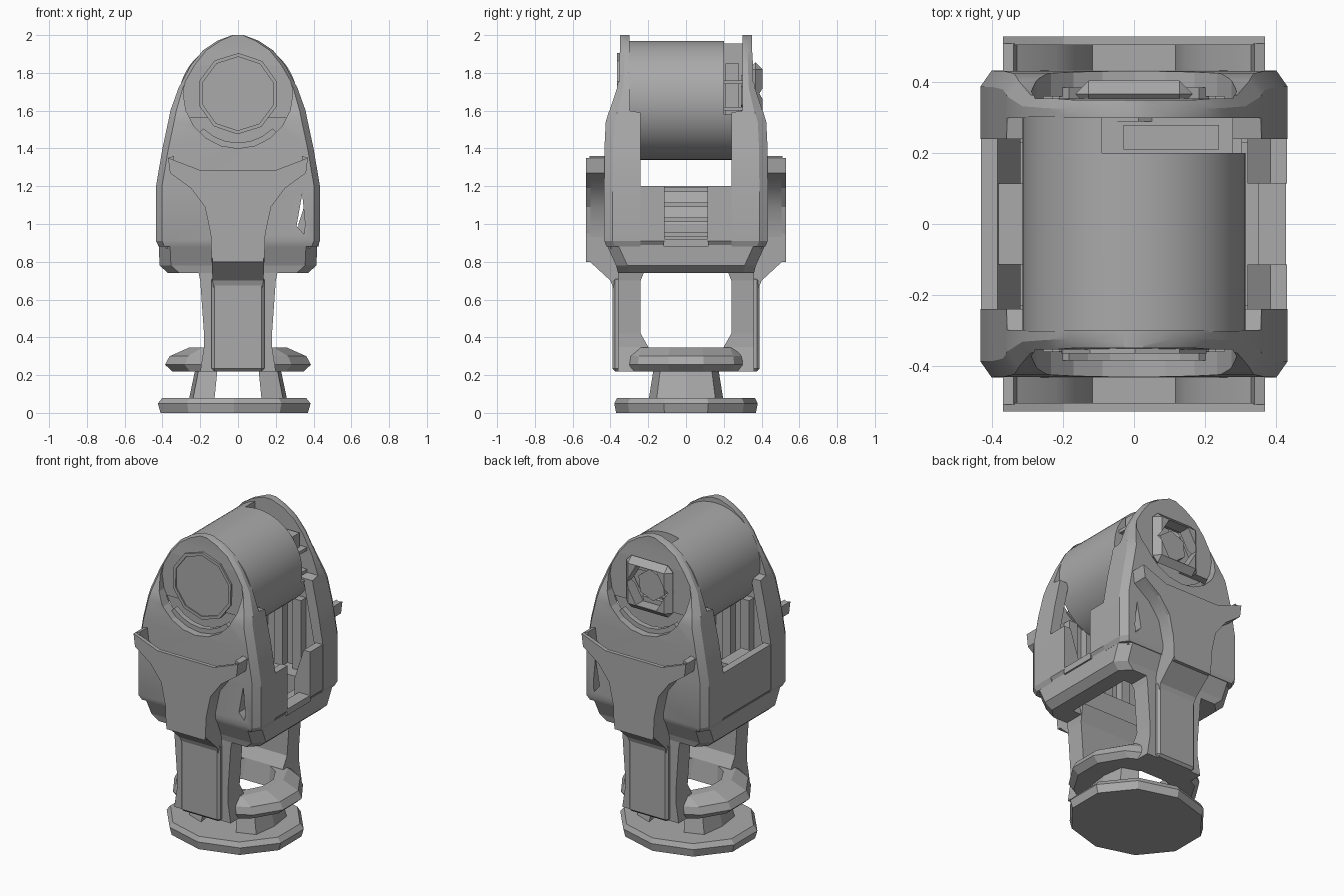
import bpy, bmesh, math

cube = bpy.data.objects.get("Cube")
if cube:
    bpy.data.objects.remove(cube)

grey = bpy.data.materials.new("mid grey")
grey.use_nodes = True
grey.diffuse_color = (0.4, 0.4, 0.4, 1)
grey.node_tree.nodes["Principled BSDF"].inputs["Base Color"].default_value = (0.4, 0.4, 0.4, 1)


def loft(name, rings):
    """Join rings of points, capped at both ends."""
    bm = bmesh.new()
    rows = [[bm.verts.new(p) for p in ring] for ring in rings]
    n = len(rows[0])
    for a, b in zip(rows, rows[1:]):
        for i in range(n):
            j = (i + 1) % n
            bm.faces.new((a[i], a[j], b[j], b[i]))
    bm.faces.new(rows[0])
    bm.faces.new(rows[-1])
    bmesh.ops.recalc_face_normals(bm, faces=bm.faces)
    mesh = bpy.data.meshes.new(name)
    bm.to_mesh(mesh)
    bm.free()
    mesh.materials.append(grey)
    ob = bpy.data.objects.new(name, mesh)
    bpy.context.collection.objects.link(ob)
    return ob


def box(name, x, y, z):
    ring = [(x[0], y[0]), (x[1], y[0]), (x[1], y[1]), (x[0], y[1])]
    return loft(name, [[(*p, h) for p in ring] for h in z])


def prism(name, outline, y):
    """Outline in x and z, pushed along y."""
    return loft(name, [[(px, d, pz) for px, pz in outline] for d in y])


def tube_y(name, r, z, y, sides, turn=0.0):
    angles = [turn + 2 * math.pi * i / sides for i in range(sides)]
    return prism(name, [(r * math.cos(a), z + r * math.sin(a)) for a in angles], y)


def disc(name, levels, sides, cx=0.0):
    """Upright disc from levels of x radius, y radius and height."""
    angles = [2 * math.pi * (i + 0.5) / sides for i in range(sides)]
    return loft(name, [[(cx + rx * math.cos(a), ry * math.sin(a), z) for a in angles]
                       for rx, ry, z in levels])


def mirror(ob, x=False, y=False):
    m = ob.modifiers.new("mirror", "MIRROR")
    m.use_axis = (x, y, False)
    return ob


def bevel(ob, width, segments=1):
    m = ob.modifiers.new("bevel", "BEVEL")
    m.width, m.segments, m.limit_method = width, segments, "ANGLE"
    m.angle_limit = math.radians(40)
    return ob


def cut(ob, cutter):
    m = ob.modifiers.new("cut", "BOOLEAN")
    m.operation, m.object, m.solver = "DIFFERENCE", cutter, "EXACT"
    cutter.hide_render = True
    cutter.hide_set(True)
    return ob


def smooth(ob, angle=35):
    bpy.ops.object.select_all(action="DESELECT")
    ob.select_set(True)
    bpy.context.view_layer.objects.active = ob
    bpy.ops.object.shade_smooth_by_angle(angle=math.radians(angle))


AXIS = 1.69

# Foot and neck
disc("foot_plate", [(0.41, 0.37, 0), (0.425, 0.38, 0.05), (0.4, 0.365, 0.08)], 10, -0.02)
for side in (-1, 1):
    ring = [(0.12, -0.19), (0.23, -0.15), (0.25, 0), (0.23, 0.15), (0.12, 0.19), (0.15, 0)]
    loft("neck_wall", [[(side * x * s, y * s, z) for x, y in ring]
                       for s, z in ((1.04, 0.07), (0.88, 0.26))])

# Lower fork: collar, legs, saddle
collar = disc("collar", [(0.36, 0.345, 0.22), (0.4, 0.36, 0.255),
                         (0.375, 0.355, 0.3), (0.27, 0.33, 0.345)], 12)
cut(collar, disc("collar_cutter", [(0.21, 0.21, 0.2), (0.22, 0.23, 0.4)], 12))
mirror(loft("fork_leg", [[(-w, -0.36, z), (w, -0.36, z), (w, yi, z), (-w, yi, z)]
                         for z, w, yi in ((0.22, 0.2, -0.18), (0.35, 0.18, -0.2),
                                          (0.42, 0.18, -0.24), (0.7, 0.2, -0.24),
                                          (0.8, 0.22, -0.2))]), y=True)


def rect(w, d, z):
    c = 0.06
    return [(w, -d + c, z), (w, d - c, z), (w - c, d, z), (-w + c, d, z),
            (-w, d - c, z), (-w, -d + c, z), (-w + c, -d, z), (w - c, -d, z)]


saddle = loft("saddle", [rect(0.37, 0.36, 0.74), rect(0.415, 0.37, 0.78), rect(0.42, 0.42, 0.89)])
cut(saddle, box("saddle_cutter", (-0.27, 0.27), (-0.23, 0.23), (0.7, 0.95)))

# Housing cheeks, front and back: height, half width, outer depth, inner depth
rows = [(0.88, 0.42, 0.42, 0.24), (0.91, 0.434, 0.433, 0.24), (1.2, 0.434, 0.433, 0.24),
        (1.4, 0.4, 0.432, 0.24), (1.54, 0.37, 0.425, 0.24), (1.59, 0.36, 0.41, 0.24),
        (1.6, 0.358, 0.405, 0.3), (1.72, 0.315, 0.365, 0.3), (1.84, 0.25, 0.355, 0.3),
        (1.92, 0.185, 0.35, 0.3), (1.97, 0.11, 0.35, 0.3), (2.0, 0.03, 0.35, 0.3)]


def cheek_ring(z, w, out, inn, s):
    c = min(0.045, w * 0.3, (out - inn) * 0.5)
    return [(-w, s * inn, z), (w, s * inn, z), (w, s * (out - c), z), (w - c * 0.7, s * out, z),
            (c * 0.7 - w, s * out, z), (-w, s * (out - c), z)]


for s, label in ((-1, "front"), (1, "back")):
    cheek = loft(label + "_cheek", [cheek_ring(*row, s) for row in rows])
    hollow = [(-0.37, 0.93), (0.37, 0.93), (0.37, 1.2), (0.3, 1.56), (-0.3, 1.56), (-0.37, 1.2)]
    cut(cheek, prism(label + "_hollow_cutter", hollow, (s * 0.2, s * 0.36)))
    cut(cheek, tube_y(label + "_face_cutter", 0.29, AXIS, (s * 0.355, s * 0.6), 20))
    slit = [(0.31, 0.99), (0.35, 0.945), (0.355, 1.0), (0.34, 1.16)]
    cut(cheek, prism(label + "_slit_cutter", slit, (s * 0.3, s * 0.5)))
    if s > 0:
        cut(cheek, tube_y("socket_cutter", 0.16, AXIS, (0.2, 0.5), 6))
    smooth(cheek, 25)

# Side walls: one plain outside and laddered inside, the other split by an open slot
wall = [(0.41, 0.88), (0.432, 0.91), (0.432, 1.2), (0.385, 1.2), (0.32, 1.0), (0.32, 0.88)]
prism("plain_side_wall", [(-x, z) for x, z in wall], (-0.26, 0.26))
for i in range(4):
    z = 0.93 + i * 0.08
    box("ladder_rib", (-0.39, -0.31), (-0.115, 0.115), (z, z + 0.025))
mirror(prism("split_side_wall", wall, (0.115, 0.26)), y=True)
box("slot_sill", (0.35, 0.43), (-0.12, 0.12), (0.88, 0.92))
mirror(box("floor_rim", (-0.38, 0.38), (-0.4, -0.23), (0.87, 0.95)), y=True)
for x in (-0.2, -0.07, 0.07, 0.2):
    mirror(box("inner_column", (x - 0.03, x + 0.03), (-0.37, -0.31), (0.92, 1.4)), y=True)

# Drum with a notch and the block set inside it
drum = tube_y("drum", 0.315, 1.655, (-0.305, 0.305), 64)
cut(drum, box("notch_cutter", (-0.09, 0.4), (0.2, 0.4), (1.58, 2.1)))
smooth(drum)
box("notch_block", (-0.03, 0.24), (0.21, 0.28), (1.56, 1.85))
for z in (1.6, 1.74):
    box("notch_rib", (-0.09, 0.28), (0.2, 0.3), (z, z + 0.02))

# Front cap, and back socket with a squarish frame
cap = tube_y("cap_ring", 0.215, AXIS, (-0.366, -0.33), 10, 0.3)
cut(cap, tube_y("cap_cutter", 0.195, AXIS, (-0.4, -0.358), 10, 0.3))
frame = tube_y("socket_frame", 0.235, AXIS, (0.33, 0.405), 4, math.pi / 4)
bevel(frame, 0.06)
cut(frame, tube_y("frame_cutter", 0.145, AXIS, (0.3, 0.5), 6))
tube_y("socket_core", 0.1, AXIS, (0.29, 0.35), 6, 0.4)

# Fine lip below the round face
for s in (-1, 1):
    arc = [math.radians(a) for a in range(225, 316, 15)]
    lip = [(0.3 * math.cos(a), AXIS + 0.3 * math.sin(a)) for a in arc]
    lip += [(0.26 * math.cos(a), AXIS + 0.26 * math.sin(a)) for a in reversed(arc)]
    prism("face_lip", lip, (s * 0.35, s * 0.385))

# Y bracket: flared face plate, flank shell, sloping foot and stem
flank = [(0.37, 1.35), (0.36, 1.27), (0.25, 1.19), (0.175, 1.09), (0.145, 0.95), (0.135, 0.8)]
left = [(-x, z) for x, z in flank]
crown = [(-0.2, 1.285), (0.2, 1.285)]
mirror(prism("bracket_face", left[::-1] + crown + flank, (-0.53, -0.505)), y=True)
web = flank + [(x - 0.03, z + 0.01) for x, z in reversed(flank)]
web_ob = mirror(prism("bracket_flank", web, (-0.51, -0.42)), x=True, y=True)
smooth(web_ob)
mirror(loft("bracket_foot", [[(-w, a, z), (w, a, z), (w, b, z), (-w, b, z)]
                             for z, w, a, b in ((0.66, 0.13, -0.385, -0.34),
                                                (0.7, 0.135, -0.4, -0.34),
                                                (0.82, 0.14, -0.53, -0.38),
                                                (0.97, 0.145, -0.53, -0.42))]), y=True)
mirror(bevel(box("stem", (-0.14, 0.14), (-0.39, -0.34), (0.22, 0.72)), 0.015), y=True)
